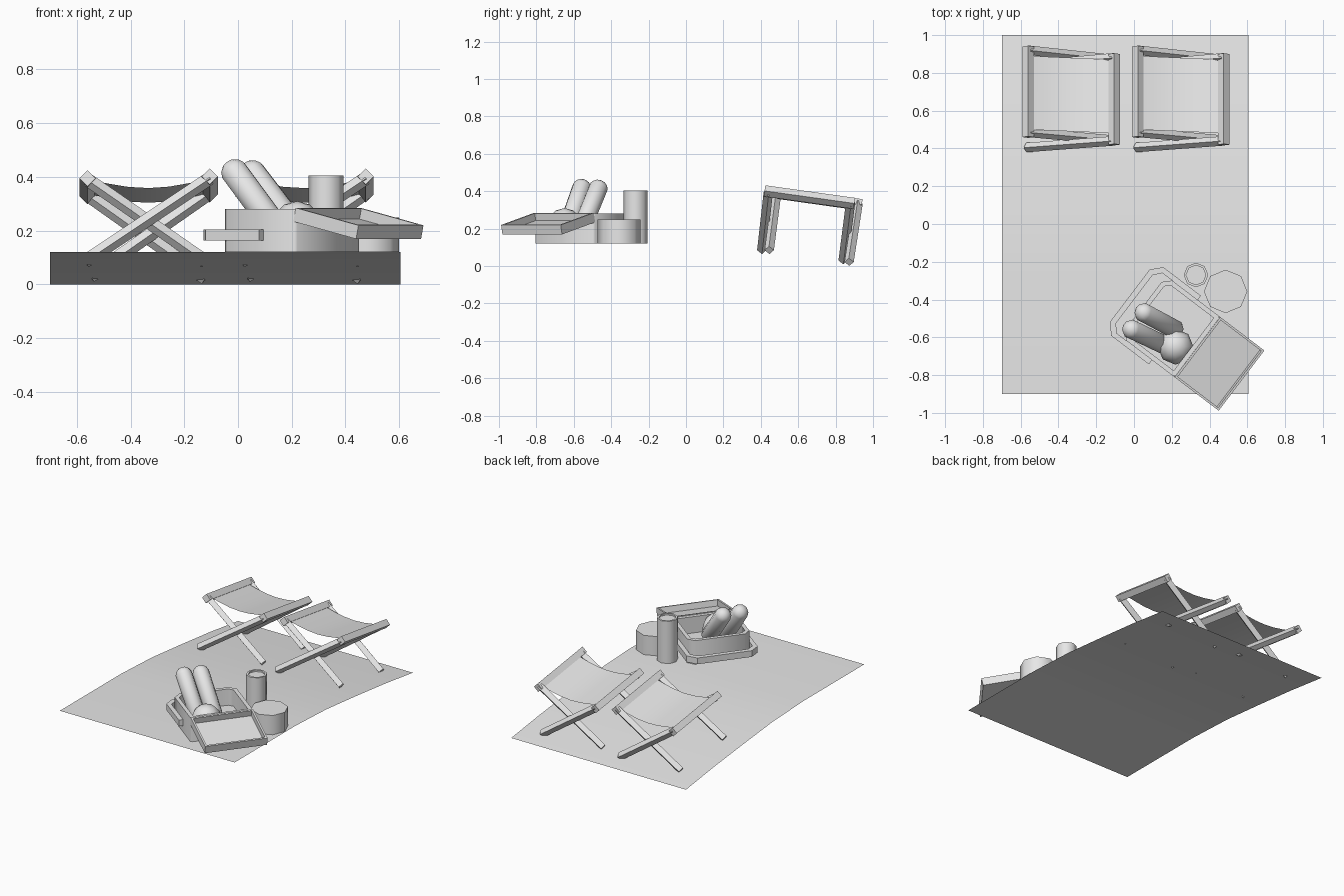
import bpy, bmesh, math
from mathutils import Vector, Matrix

cube = bpy.data.objects.get("Cube")
if cube:
    bpy.data.objects.remove(cube, do_unlink=True)

grey = bpy.data.materials.new("light_grey")
grey.use_nodes = True
grey.diffuse_color = (0.8, 0.8, 0.8, 1)
grey.node_tree.nodes["Principled BSDF"].inputs["Base Color"].default_value = (0.8, 0.8, 0.8, 1)


def finish(bm, name, matrix=Matrix(), smooth=None, closed=True):
    if closed:
        bmesh.ops.recalc_face_normals(bm, faces=bm.faces)
    mesh = bpy.data.meshes.new(name)
    bm.to_mesh(mesh)
    bm.free()
    mesh.materials.append(grey)
    obj = bpy.data.objects.new(name, mesh)
    bpy.context.collection.objects.link(obj)
    obj.matrix_world = matrix
    if smooth:
        bpy.ops.object.select_all(action='DESELECT')
        obj.select_set(True)
        bpy.context.view_layer.objects.active = obj
        bpy.ops.object.shade_smooth_by_angle(angle=math.radians(smooth))
    return obj


def between(a, b):
    a, b = Vector(a), Vector(b)
    rot = (b - a).to_track_quat('Z', 'Y').to_matrix().to_4x4()
    return Matrix.Translation((a + b) / 2) @ rot, (b - a).length


def rod(name, a, b, radius):
    matrix, length = between(a, b)
    bm = bmesh.new()
    bmesh.ops.create_cone(bm, cap_ends=True, segments=4, radius1=radius,
                          radius2=radius, depth=length)
    finish(bm, name, matrix)


def sheet(name, rows):
    """Open surface through rows of points, facing up."""
    bm = bmesh.new()
    grid = [[bm.verts.new(p) for p in row] for row in rows]
    for r0, r1 in zip(grid, grid[1:]):
        for i in range(len(r0) - 1):
            bm.faces.new((r0[i], r0[i + 1], r1[i + 1], r1[i]))
    finish(bm, name, smooth=40, closed=False)


def prism(name, outline, z0, z1, matrix=Matrix(), wall=0, floor=0, smooth=None):
    """Extruded outline, hollowed from the top when a wall is given."""
    bm = bmesh.new()
    low = [bm.verts.new((x, y, z0)) for x, y in outline]
    high = [bm.verts.new((x, y, z1)) for x, y in outline]
    n = len(outline)
    bm.faces.new(low[::-1])
    top = bm.faces.new(high)
    for i in range(n):
        j = (i + 1) % n
        bm.faces.new((low[i], low[j], high[j], high[i]))
    bm.normal_update()
    if wall:
        bmesh.ops.inset_region(bm, faces=[top], thickness=wall, use_even_offset=True)
        inner = bmesh.ops.extrude_discrete_faces(bm, faces=[top])["faces"][0]
        for v in inner.verts:
            v.co.z = floor
    finish(bm, name, matrix, smooth)


def octagon(cx, cy, r):
    return [(cx + r * math.cos(i * math.pi / 4), cy + r * math.sin(i * math.pi / 4))
            for i in range(8)]


def loaf(name, a, b, radius):
    matrix, length = between(a, b)
    bm = bmesh.new()
    bmesh.ops.create_uvsphere(bm, u_segments=10, v_segments=7, radius=radius)
    half = length / 2 - radius
    for v in bm.verts:
        v.co.z += half if v.co.z > 0 else -half
    finish(bm, name, matrix, smooth=50)


# Blanket draped over a gentle slope
sheet("blanket", [[(-0.7, y, z), (0.605, y, z)] for y, z in
                  ((-0.9, 0.12), (-0.25, 0.12), (0.08, 0.105), (0.4, 0.073), (0.7, 0.04), (1, 0))])


# Folding stools: two rails, crossed legs and a sagging cloth seat
def stool(side, dx):
    def part(name, a, b, radius):
        shift = Vector((dx, 0, 0))
        rod(f"{side}_stool_{name}", Vector(a) + shift, Vector(b) + shift, radius)

    part("right_rail", (-0.56, 0.46, 0.395), (-0.56, 0.94, 0.328), 0.03)
    part("left_rail", (-0.105, 0.42, 0.402), (-0.105, 0.9, 0.335), 0.03)
    part("front_leg_outer", (-0.105, 0.44, 0.395), (-0.57, 0.405, 0.085), 0.025)
    part("front_leg_inner", (-0.56, 0.485, 0.39), (-0.12, 0.445, 0.085), 0.025)
    part("back_leg_outer", (-0.56, 0.92, 0.333), (-0.12, 0.872, 0.022), 0.025)
    part("back_leg_inner", (-0.105, 0.88, 0.34), (-0.55, 0.84, 0.03), 0.025)
    rows = []
    for k in range(2):
        row = []
        for i in range(7):
            t = i / 6
            y = (0.5 + 0.39 * k) - 0.02 * t
            z = 0.398 - 0.14 * (y - 0.46) - 0.035 * math.sin(math.pi * t)
            row.append((dx - 0.56 + 0.455 * t, y, z))
        rows.append(row)
    sheet(f"{side}_stool_seat", rows)


stool("right", 0)
stool("left", 0.58)

# Picnic basket with chamfered corners, turned on the blanket
place = Matrix.Translation((0.336, -0.652, 0)) @ Matrix.Rotation(math.radians(-37.2), 4, 'Z')
body = [(0, -0.19), (0, 0.19), (-0.01, 0.2), (-0.32, 0.2),
        (-0.36, 0.16), (-0.36, -0.16), (-0.32, -0.2), (-0.01, -0.2)][::-1]
body = body[::-1]
prism("basket_body", body, 0.12, 0.28, place, wall=0.025, floor=0.17, smooth=50)

# Handle folded down around the back of the basket
outer = [(-0.15, 0.228), (-0.4, 0.228), (-0.45, 0.175)]
inner = [(-0.15, 0.2), (-0.385, 0.2), (-0.42, 0.16)]
mirror = lambda pts: [(x, -y) for x, y in pts[::-1]]
prism("basket_handle", outer + mirror(outer) + (inner + mirror(inner))[::-1],
      0.163, 0.205, place)

# Open lid hanging from the front edge
hinge = place @ Matrix.Translation((0, 0, 0.285)) @ Matrix.Rotation(math.radians(12.5), 4, 'Y')
prism("basket_lid", [(0, -0.2), (0.3, -0.2), (0.3, 0.2), (0, 0.2)],
      -0.052, 0, hinge, wall=0.012, floor=-0.04)

# Food inside the basket
loaf("front_loaf", (-0.04, -0.545, 0.455), (0.17, -0.645, 0.17), 0.053)
loaf("back_loaf", (0.025, -0.455, 0.45), (0.24, -0.57, 0.17), 0.053)
bm = bmesh.new()
bmesh.ops.create_uvsphere(bm, u_segments=8, v_segments=6, radius=0.095)
finish(bm, "round_fruit", Matrix.Translation((0.22, -0.65, 0.215)), smooth=50)

# Flask and round tin beside the basket
prism("flask", octagon(0.328, -0.27, 0.065), 0.12, 0.405, wall=0.012, floor=0.395, smooth=50)
prism("round_tin", octagon(0.485, -0.357, 0.115), 0.12, 0.25, smooth=50)
